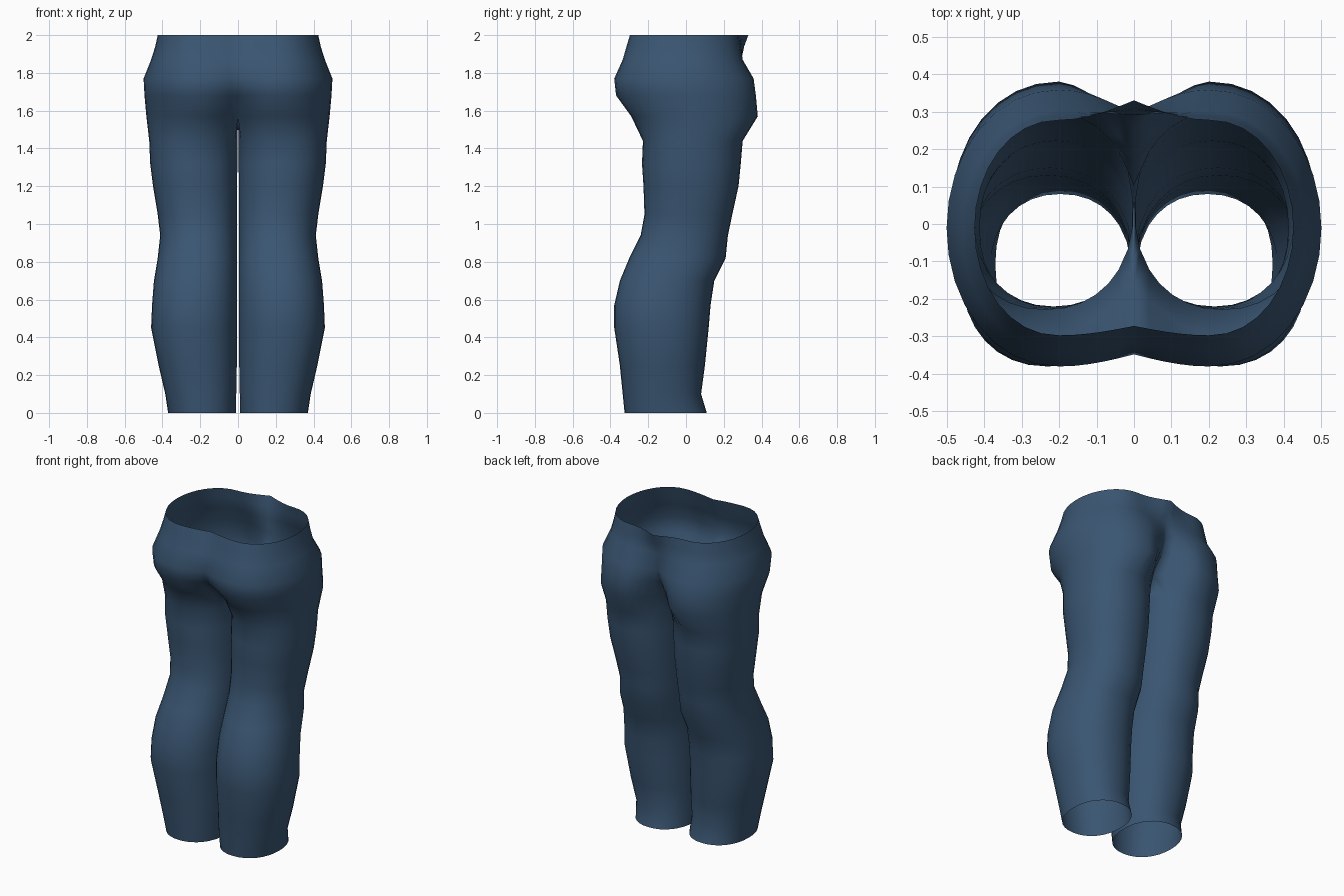
import bpy, bmesh, math

if "Cube" in bpy.data.objects:
    bpy.data.objects.remove(bpy.data.objects["Cube"])

K, Q, M = 5, 8, 4          # inner-quarter, outer-quarter and inseam steps

# leg rings: z, inner x, outer x, front y, back y
LEG = [
    (0.00, 0.010, 0.370, -0.325, 0.110), (0.10, 0.008, 0.385, -0.335, 0.080),
    (0.25, 0.005, 0.420, -0.350, 0.100), (0.45, 0.003, 0.460, -0.380, 0.120),
    (0.57, 0.003, 0.455, -0.380, 0.130), (0.70, 0.003, 0.445, -0.350, 0.150),
    (0.82, 0.003, 0.425, -0.300, 0.210), (0.94, 0.004, 0.412, -0.240, 0.222),
    (1.05, 0.004, 0.425, -0.220, 0.245), (1.20, 0.003, 0.450, -0.225, 0.278),
    (1.32, 0.002, 0.465, -0.233, 0.290), (1.44, 0.002, 0.470, -0.228, 0.300),
]
# hip rings: z, outer x, front centre y, front lobe y, back lobe y, back centre y
HIP = [
    (1.57, 0.485, -0.160, -0.290, 0.380, 0.170),
    (1.68, 0.495, -0.300, -0.370, 0.370, 0.260),
    (1.77, 0.500, -0.348, -0.380, 0.358, 0.295),
    (1.87, 0.460, -0.318, -0.335, 0.300, 0.290),
    (1.94, 0.438, -0.292, -0.315, 0.288, 0.308),
    (2.00, 0.425, -0.272, -0.297, 0.277, 0.330),
]


def leg_ring(z, xi, xo, yf, yb):
    """Closed rounded ring, starting at the front inner corner."""
    angs = [-145 + 55 * i / K for i in range(K)]
    angs += [-90 + 90 * j / Q for j in range(2 * Q + 1)]
    angs += [90 + 55 * (i + 1) / K for i in range(K)]
    angs += [145 + 70 * (m + 1) / (M + 1) for m in range(M)]
    cx, cy, rx, ry = (xi + xo) / 2, (yf + yb) / 2, (xo - xi) / 2, (yb - yf) / 2
    pts = []
    for a in map(math.radians, angs):
        c, s = math.cos(a), math.sin(a)
        pts.append((cx + rx * math.copysign(abs(c) ** 0.92, c),
                    cy + ry * math.copysign(abs(s) ** 0.92, s), z))
    return pts


def hip_ring(z, xo, fc, fl, bl, bc, cx=0.2):
    """Open half outline from front centre round the side to back centre."""
    def inner(centre, lobe, i):
        t = i / K
        return (cx * t, centre + (lobe - centre) * math.sin(t * math.pi / 2), z)
    pts = [inner(fc, fl, i) for i in range(K)]
    cy, ry = (fl + bl) / 2, (bl - fl) / 2
    for j in range(2 * Q + 1):
        a = -math.pi / 2 + math.pi / 2 * j / Q
        pts.append((cx + (xo - cx) * math.cos(a) ** 0.95 if 0 < j < 2 * Q else cx,
                    cy + ry * math.sin(a), z))
    pts += [inner(bc, bl, i) for i in reversed(range(K))]
    return pts


bm = bmesh.new()
rings = [[bm.verts.new(p) for p in leg_ring(*r)] for r in LEG]

# crotch seam closes the inner side of the lowest hip ring
low = hip_ring(*HIP[0])
for m in range(M):
    t = (m + 1) / (M + 1)
    y = HIP[0][5] + (HIP[0][2] - HIP[0][5]) * t
    low.append((0, y, HIP[0][0] - 0.04 * math.sin(math.pi * t)))
rings.append([bm.verts.new(p) for p in low])

# leg faces
for a, b in zip(rings, rings[1:]):
    n = len(a)
    for i in range(n):
        j = (i + 1) % n
        bm.faces.new((a[i], a[j], b[j], b[i]))

# hip faces
prev = rings[-1]
for row in HIP[1:]:
    cur = [bm.verts.new(p) for p in hip_ring(*row)]
    for i in range(len(cur) - 1):
        bm.faces.new((prev[i], prev[i + 1], cur[i + 1], cur[i]))
    prev = cur

mesh = bpy.data.meshes.new("trousers")
bm.to_mesh(mesh)
bm.free()
trousers = bpy.data.objects.new("trousers", mesh)
bpy.context.collection.objects.link(trousers)

denim = bpy.data.materials.new("denim blue")
denim.diffuse_color = (0.042, 0.092, 0.168, 1)
denim.use_nodes = True
denim.node_tree.nodes["Principled BSDF"].inputs["Base Color"].default_value = denim.diffuse_color
mesh.materials.append(denim)

bpy.context.view_layer.objects.active = trousers
trousers.select_set(True)
bpy.ops.object.shade_smooth_by_angle(angle=math.radians(60))

# left half
mirror = trousers.modifiers.new("mirror", 'MIRROR')
mirror.use_axis[0] = True
mirror.merge_threshold = 0.0005
